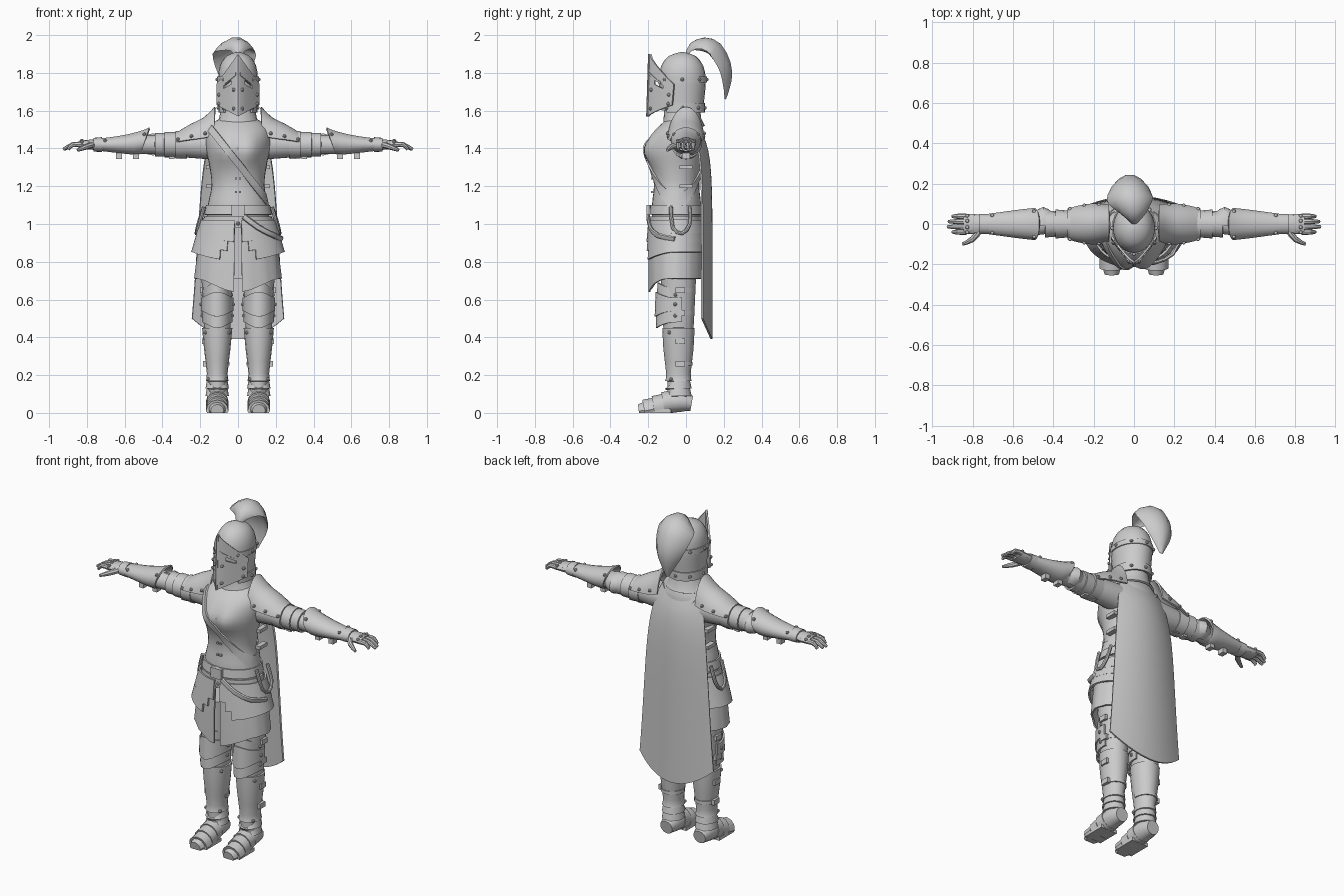
import bpy, bmesh
from math import sin, cos, pi, exp, radians
from mathutils import Vector, Matrix
from mathutils.bvhtree import BVHTree

if "Cube" in bpy.data.objects:
    bpy.data.objects.remove(bpy.data.objects["Cube"])

steel = bpy.data.materials.new("plain_grey")
steel.use_nodes = True
grey = (.6, .6, .6, 1)
steel.diffuse_color = grey
steel.node_tree.nodes["Principled BSDF"].inputs["Base Color"].default_value = grey
parts = []
PLATE = .01               # thickness of the armour plates
LEG = .11                 # sideways position of a leg
ARM = 1.42                # height of the arm axis
BODY_CENTRE = (0, -.05)
HEAD_CENTRE = (0, -.02)
LEG_CENTRE = (LEG, -.04)
ARM_CENTRE = (0, ARM)
X, Y = Vector((1, 0, 0)), Vector((0, 1, 0))


def finish(bm, name, mirror):
    """Mirror the part if wanted and turn it into an object."""
    if mirror:
        everything = bm.verts[:] + bm.edges[:] + bm.faces[:]
        for item in bmesh.ops.duplicate(bm, geom=everything)["geom"]:
            if isinstance(item, bmesh.types.BMVert):
                item.co.x = -item.co.x
    bmesh.ops.recalc_face_normals(bm, faces=bm.faces[:])
    mesh = bpy.data.meshes.new(name)
    bm.to_mesh(mesh)
    bm.free()
    mesh.materials.append(steel)
    obj = bpy.data.objects.new(name, mesh)
    bpy.context.scene.collection.objects.link(obj)
    parts.append(obj)
    return obj


def along(rows, v):
    """Smooth interpolation through rows of numbers."""
    last = len(rows) - 1
    x = min(max(v, 0), 1) * last
    k = min(int(x), last - 1)
    t = x - k
    near = [rows[min(max(k + i, 0), last)] for i in (-1, 0, 1, 2)]
    return [b + t / 2 * (c - a + t * (2 * a - 5 * b + 4 * c - d + t * (3 * (b - c) + d - a)))
            for a, b, c, d in zip(*near)]


def surface(name, f, across, steps, plate=True, wrap=False, mirror=False, rivets=(), hole=None):
    """Grid over a function of u and v, as a plate or a capped solid."""
    bm = bmesh.new()
    columns = across if wrap else across + 1
    grid = [[bm.verts.new(f(i / across, j / steps)) for i in range(columns)]
            for j in range(steps + 1)]
    for j, (row, above) in enumerate(zip(grid, grid[1:])):
        for i in range(across):
            if not (hole and hole((i + .5) / across, (j + .5) / steps)):
                k = (i + 1) % columns
                bm.faces.new((row[i], row[k], above[k], above[i]))
    if plate:
        bm.normal_update()
        bmesh.ops.solidify(bm, geom=bm.faces[:], thickness=PLATE)
    else:
        bm.faces.new(grid[0])
        bm.faces.new(grid[-1])
    for u, v in rivets:
        bmesh.ops.create_uvsphere(bm, u_segments=8, v_segments=4, radius=PLATE,
                                  matrix=Matrix.Translation(f(u, v)))
    return finish(bm, name, mirror)


def tube(name, rows, centre, n=16, axis="Z", sub=1, arc=(0, 1), warp=None, **options):
    """Each row holds the position on the axis and two radii."""
    def f(u, v):
        t, width, depth = along(rows, v)
        angle = 2 * pi * (arc[0] + (arc[1] - arc[0]) * u)
        p, q = centre[0] + width * cos(angle), centre[1] + depth * sin(angle)
        point = Vector((p, q, t)) if axis == "Z" else Vector((t, p, q))
        if warp:
            warp(point, angle, v)
        return point
    return surface(name, f, n, (len(rows) - 1) * sub, wrap=arc == (0, 1), **options)


def sweep(name, rows, side, n=8, flat=1, droop=0, floor=False, mirror=True):
    """Each row holds a point and a half width; flat scales the height."""
    def f(u, v):
        x, y, z, width = along(rows, v)
        tangent = Vector(along(rows, v + .01)[:3]) - Vector(along(rows, v - .01)[:3])
        up = tangent.cross(side).normalized()
        out = up.cross(tangent).normalized()
        c, s = cos(2 * pi * u), sin(2 * pi * u)
        p = Vector((x, y, z)) + width * (out * c + up * (flat * s + droop * c * c))
        if floor:
            p.z = max(p.z, 0)
        return p
    return surface(name, f, n, (len(rows) - 1) * 2, plate=False, wrap=True, mirror=mirror)


def boxes(name, places, size, mirror=True):
    bm = bmesh.new()
    for place in places:
        matrix = Matrix.Translation(place) @ Matrix.Diagonal((*size, 1))
        bmesh.ops.create_cube(bm, size=1, matrix=matrix)
    return finish(bm, name, mirror)


def front(angle, power):
    """How far an angle faces forward, from none to one."""
    return max(0, -sin(angle)) ** power


# Torso with a shaped breastplate
def bust(p, angle, v):
    reach = (abs(p.x) - .065) ** 2 + (p.z - 1.39) ** 2
    p.y += .04 * v ** 4 - .05 * front(angle, 1) * exp(-reach / .006)


torso = tube("breastplate", [
    (.98, .17, .13), (1.1, .16, .13), (1.2, .14, .12), (1.3, .15, .13), (1.4, .17, .14),
    (1.48, .17, .13), (1.53, .14, .1), (1.56, .09, .08)],
    BODY_CENTRE, n=32, sub=3, warp=bust, plate=False)
boxes("side_buckles", [(.155, 0, z) for z in (1.2, 1.3)], (.03, .07, .02))
boxes("front_studs", [(.01, -.175, z) for z in (1.17, 1.24)], (.01, .02, .01))

# Diagonal strap fitted around the torso
tree = BVHTree.FromPolygons([v.co for v in torso.data.vertices],
                            [p.vertices for p in torso.data.polygons])
slope = Vector((1, 0, -1.25)).normalized()
strap_side = slope.cross(Y).normalized()


def strap(u, v):
    outward = slope * cos(2 * pi * u) + Y * sin(2 * pi * u)
    start = Vector((0, -.05, 1.32)) + strap_side * (v - .5) * .036
    return tree.ray_cast(start, outward)[0] + outward * PLATE


surface("shoulder_strap", strap, 36, 1, wrap=True)


# Neck and gorget
def bib(p, angle, v):
    p.z -= .05 * (1 - v) * front(angle, 4)


tube("neck", [(1.45, .085, .085), (1.66, .085, .085)], HEAD_CENTRE, plate=False)
tube("gorget", [(1.52, .125, .12), (1.56, .1, .1), (1.61, .09, .095)],
     HEAD_CENTRE, n=20, warp=bib)

# Helmet
tube("helmet_skull", [
    (1.6, .095, .11), (1.69, .1, .12), (1.77, .105, .125), (1.84, .095, .11),
    (1.89, .06, .07), (1.91, .01, .01)], HEAD_CENTRE, n=24, sub=2, plate=False)
tube("helmet_band", [(1.75, .11, .13), (1.78, .11, .13)], HEAD_CENTRE, n=24,
     rivets=[(u / 8, .5) for u in range(8)])
tube("neck_guard", [(1.59, .104, .12), (1.64, .104, .12)], HEAD_CENTRE, n=20,
     arc=(-.12, .62), rivets=[(u / 6, .5) for u in range(7)])


def visor(u, v):
    s = 2 * u - 1
    k = abs(s)
    low, high = 1.57 + .06 * k, 1.9 - .16 * k
    return Vector((.115 * s, -.205 + .13 * k ** 1.3 + PLATE * v, low + (high - low) * v))


surface("visor", visor, 12, 12,
        hole=lambda u, v: .25 < abs(2 * u - 1) < .72 and .58 < v < .67,
        rivets=[(u, v) for u in (.06, .4, .6, .94) for v in (.1, .45)])
surface("visor_ridge", lambda u, v: visor(.47 + .06 * u, v) - Y * .006, 2, 6)
surface("eye_rims", lambda u, v: visor(.56 + .25 * u, .69 + .05 * v) - Y * .006, 6, 1,
        mirror=True)

# Plume curling over the back of the helmet
sweep("plume", [
    (0, 0, 1.9, .02), (0, .03, 1.95, .06), (-.01, .1, 1.97, .1), (-.02, .17, 1.94, .115),
    (-.02, .22, 1.85, .1), (-.02, .23, 1.76, .07), (-.02, .21, 1.66, .01)],
    X, n=14, flat=.2, droop=.55, mirror=False)


# Cape hanging from the shoulders
def cape(u, v):
    s = 2 * u - 1
    gather = .05 * (1 - v) ** 8
    z = 1.52 - 1.13 * v + .11 * s * s * v ** 4 - gather * (1 - s * s)
    return Vector((s * (.18 + .065 * v - gather), .14 - gather - .05 * s * s, z))


surface("cape", cape, 14, 20)

# Belts
tube("waist_belt", [(1.05, .18, .145), (1.1, .17, .14)], BODY_CENTRE, n=28)
tube("hip_band", [(.98, .19, .14), (1.04, .18, .14)], BODY_CENTRE, n=28,
     rivets=[(u / 12, .4) for u in range(12)])
boxes("belt_buckle", [(0, -.2, 1.07)], (.07, .02, .06), mirror=False)
sweep("hanging_belt", [(.03, -.2, 1.04, .01), (.11, -.19, .98, .01), (.19, -.15, .94, .01),
                       (.23, -.06, .92, .01)], Y, flat=1.6, mirror=False)
sweep("side_loops", [(.18, -.08, 1.09, .01), (.21, -.07, .98, .01), (.22, -.02, .95, .01),
                     (.21, .02, 1, .01), (.18, .02, 1.09, .01)], X)


# Skirt and layered hip plates
def pleat(p, angle, v):
    p.z -= .07 * v * front(angle, 4)
    p.xy *= 1 + .012 * v * cos(14 * angle)


def dip(p, angle, v):
    p.z -= .045 * v * front(angle, 2)


tube("skirt", [(1.02, .17, .13), (.88, .2, .14), (.71, .22, .14)], BODY_CENTRE,
     n=42, arc=(.765, 1.735), warp=pleat)
for layer in range(3):
    drop, grow = .05 * layer, .014 * layer
    tube("hip_plate", [(1.02 - drop, .19 + grow, .14 + grow / 4),
                       (.95 - drop, .21 + grow, .15 + grow / 4)],
         BODY_CENTRE, arc=(-.235 + drop / 2, .23), warp=dip, mirror=True,
         rivets=[(u, .7) for u in (.06, .35, .65, .94)])

# Legs and leg armour
tube("legs", [(.85, .09, .1), (.65, .08, .09), (.45, .07, .08), (.2, .05, .06),
              (.07, .05, .06)], LEG_CENTRE, sub=3, plate=False, mirror=True)


def peak(p, angle, v):
    p.z += .03 * (2 * v - 1) * front(angle, 3)
    p.y -= .02 * front(angle, 2)


tube("greaves", [(.17, .06, .07), (.21, .055, .065), (.34, .07, .08), (.45, .08, .085)],
     LEG_CENTRE, sub=2, mirror=True, rivets=[(u, v) for u in (.6, .9) for v in (.12, .9)])
for name, low, size in (("knee_lower", .48, .08), ("knee_cap", .54, .086), ("knee_upper", .59, .076)):
    tube(name, [(low, size, size + .02), (low + .07, size, size + .015)], LEG_CENTRE,
         n=14, arc=(.47, 1.03), warp=peak, mirror=True, rivets=[(.1, .5), (.9, .5)])
for z in (.64, .52, .37, .25):
    r = .055 + .04 * z
    tube("leg_strap", [(z, r, r + PLATE), (z + .02, r, r + PLATE)], LEG_CENTRE,
         arc=(-.02, .52), mirror=True)
    boxes("leg_buckles", [(LEG + r, -.03, z + PLATE)], (.02, .05, .03))

# Boots with ankle and toe plates
sweep("boots", [(LEG, .03, .05, .04), (LEG, -.03, .06, .055), (LEG, -.11, .05, .055),
                (LEG, -.18, .02, .055), (LEG, -.25, .01, .035)], X, n=12, floor=True)
boxes("soles", [(LEG, -.15, PLATE)], (.11, .14, .02))
for z in (.09, .13):
    tube("ankle_plate", [(z, .062, .07), (z + .045, .054, .06)], LEG_CENTRE,
         warp=dip, mirror=True)
for y in (-.1, -.15, -.2):
    z = .1 + .4 * y
    sweep("toe_plate", [(LEG, y + .03, z, .06), (LEG, y - .02, z - PLATE, .06)], X,
          n=12, floor=True)

# Arms and shoulder plates flared beside the neck
tube("arms", [(.12, .075, .08), (.25, .07, .07), (.36, .06, .06), (.44, .05, .05),
              (.55, .06, .05), (.75, .035, .03)],
     ARM_CENTRE, axis="X", sub=2, plate=False, mirror=True)
tube("pauldrons", [(.125, .1, .2), (.18, .105, .145), (.25, .1, .11), (.325, .08, .065)],
     ARM_CENTRE, axis="X", sub=2, arc=(.04, .46), mirror=True,
     rivets=[(u, v) for u in (.06, .94) for v in (.3, .65, .95)])
for x in (.27, .33, .38):
    r = .1 - x / 10
    tube("upper_arm_plate", [(x, r, r), (x + .06, r + PLATE / 2, r)],
         ARM_CENTRE, axis="X", mirror=True)
tube("elbow_guards", [(.4, .055, .045), (.45, .085, .06), (.5, .055, .045)],
     ARM_CENTRE, n=12, axis="X", sub=2, arc=(-.2, .27), mirror=True)


# Forearm plates with a pointed upper edge
def flare(p, angle, v):
    edge = .022 * (1 - v) ** 3
    p.x += edge * (1 - sin(angle))
    p.z += edge


tube("vambraces", [(.47, .08, .07), (.54, .074, .06), (.63, .063, .046), (.725, .05, .034)],
     ARM_CENTRE, n=18, axis="X", sub=2, warp=flare, mirror=True,
     rivets=[(u, v) for u in (.1, .4) for v in (.12, .9)])
boxes("arm_buckles", [(x, 0, 1.36) for x in (.29, .35, .54, .63)], (.03, .04, .03))

# Gauntlets
tube("gauntlet_cuffs", [(.72, .05, .04), (.765, .05, .036)], ARM_CENTRE, axis="X", mirror=True)
tube("palms", [(.74, .04, .028), (.79, .05, .026), (.845, .05, .02)], ARM_CENTRE,
     n=12, axis="X", sub=2, plate=False, mirror=True,
     rivets=[(u / 10, .8) for u in range(1, 5)])
for i, reach in enumerate((.9, .925, .92, .9)):
    y = .026 * i - .04
    sweep("finger", [(.83, y, ARM, .014), (.875, y, ARM, .013), (reach, y, 1.395, .008)], Y)
sweep("thumbs", [(.765, -.03, ARM, .016), (.8, -.075, 1.41, .015), (.85, -.1, 1.39, .008)], Y)

# Smooth shading with sharp edges kept
for obj in bpy.context.selected_objects:
    obj.select_set(False)
for obj in parts:
    obj.select_set(True)
bpy.context.view_layer.objects.active = parts[0]
bpy.ops.object.shade_smooth_by_angle(angle=radians(35))
